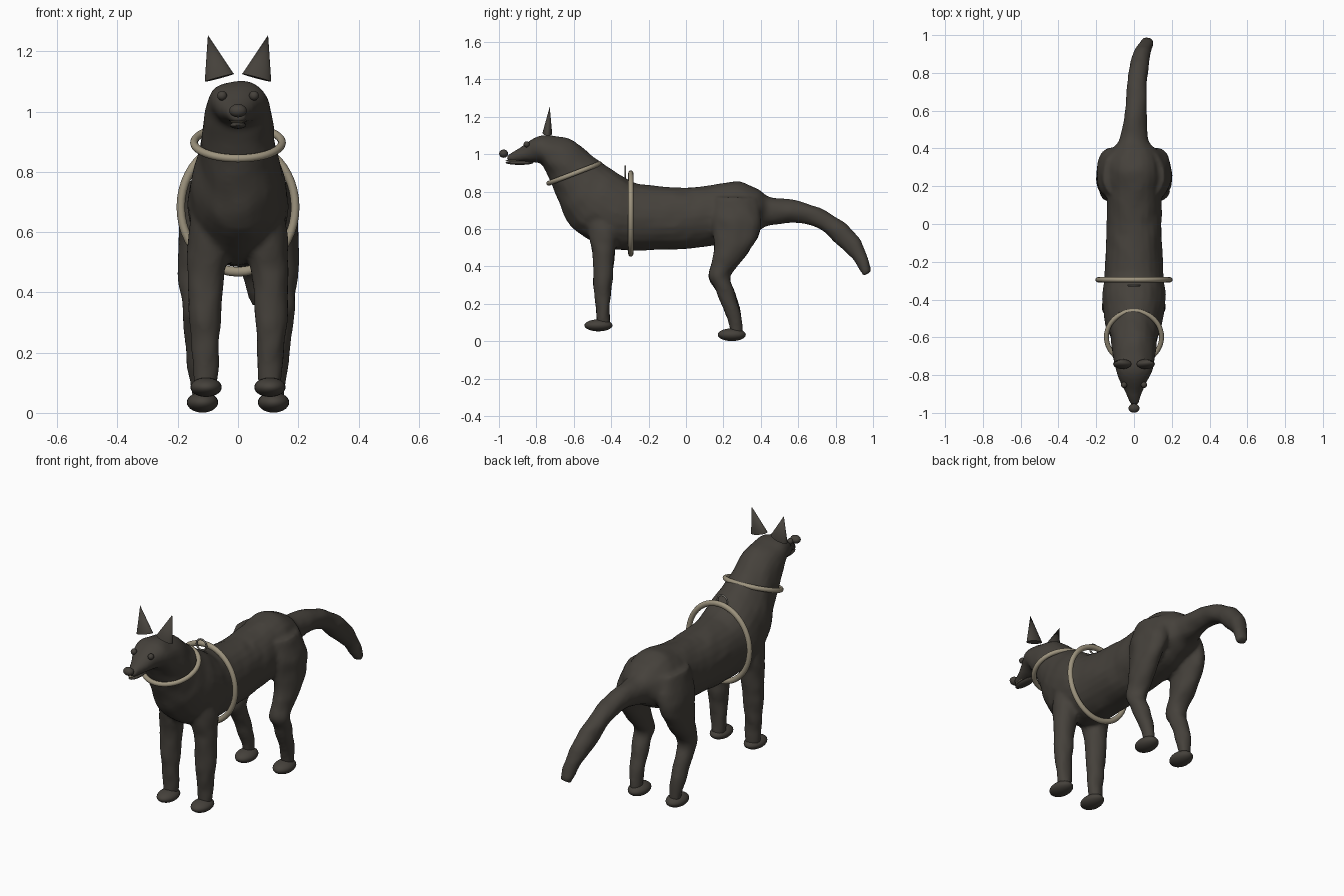
import bpy, bmesh, math
from mathutils import Vector, noise

if "Cube" in bpy.data.objects:
    bpy.data.objects.remove(bpy.data.objects["Cube"])


def material(name, rgb):
    m = bpy.data.materials.new(name)
    m.diffuse_color = (*rgb, 1)
    m.use_nodes = True
    m.node_tree.nodes["Principled BSDF"].inputs["Base Color"].default_value = m.diffuse_color
    return m


FUR = material("dark fur", (0.060, 0.053, 0.044))
STRAP = material("tan strap", (0.34, 0.295, 0.21))
METAL = material("grey metal", (0.16, 0.15, 0.13))


def catmull(rows, steps):
    """Smoothly resample a list of number tuples."""
    out = []
    for i in range(len(rows) - 1):
        a, b, c, d = (rows[min(max(i + k, 0), len(rows) - 1)] for k in (-1, 0, 1, 2))
        for s in range(steps):
            t = s / steps
            out.append([0.5 * (2 * q + (r - p) * t + (2 * p - 5 * q + 4 * r - u) * t * t
                               + (3 * q - p - 3 * r + u) * t ** 3)
                        for p, q, r, u in zip(a, b, c, d)])
    return out + [list(rows[-1])]


def loft(bm, rings, sides=24):
    """Skin elliptical rings given as (centre, half axis u, half axis v)."""
    loops = []
    for c, u, v in rings:
        loop = []
        for k in range(sides):
            a = 2 * math.pi * k / sides
            p = c + u * math.cos(a) + v * math.sin(a)
            p += noise.noise_vector(p * 14) * 0.007   # lumpy coat
            loop.append(bm.verts.new(p))
        loops.append(loop)
    for lo, hi in zip(loops, loops[1:]):
        for k in range(sides):
            n = (k + 1) % sides
            bm.faces.new((lo[k], lo[n], hi[n], hi[k]))
    bm.faces.new(loops[0][::-1])
    bm.faces.new(loops[-1])


# Head, torso and tail: top y, top z, bottom y, bottom z, half width, x offset
SPINE = [
    (-.965, .99, -.955, .962, .02, 0), (-.90, 1.03, -.90, .958, .042, 0),
    (-.85, 1.065, -.83, .958, .068, 0), (-.78, 1.10, -.775, .95, .095, 0),
    (-.70, 1.10, -.75, .91, .108, 0), (-.60, 1.07, -.71, .82, .118, 0),
    (-.50, .99, -.665, .71, .13, 0), (-.42, .935, -.61, .61, .152, 0),
    (-.34, .885, -.46, .51, .168, 0), (-.25, .84, -.30, .485, .158, 0),
    (0, .825, 0, .495, .145, 0), (.15, .838, .13, .51, .145, 0),
    (.28, .855, .26, .53, .15, 0), (.38, .815, .37, .58, .13, 0),
    (.45, .772, .44, .615, .08, 0), (.60, .752, .58, .635, .058, .01),
    (.75, .695, .70, .61, .053, .015), (.86, .625, .80, .525, .05, .025),
    (.95, .51, .89, .44, .042, .05), (.99, .375, .945, .345, .03, .075),
]
# Legs: x, y, z, radius x, radius y
FRONT_LEG = [
    (.09, -.43, .72, .06, .10), (.10, -.44, .55, .068, .075), (.107, -.44, .45, .06, .058),
    (.11, -.445, .30, .052, .05), (.108, -.445, .2, .046, .04), (.106, -.44, .08, .037, .034),
]
HIND_LEG = [
    (.09, .26, .77, .07, .12), (.12, .27, .65, .075, .135), (.138, .265, .55, .064, .115),
    (.14, .23, .45, .058, .085), (.135, .18, .35, .052, .06), (.135, .205, .28, .046, .05),
    (.13, .235, .2, .042, .045), (.125, .263, .1, .037, .037), (.122, .27, .035, .03, .03),
]

bm = bmesh.new()
loft(bm, [(Vector((x, (ty + by) / 2, (tz + bz) / 2)), Vector((w, 0, 0)),
           Vector((0, (ty - by) / 2, (tz - bz) / 2)))
          for ty, tz, by, bz, w, x in catmull(SPINE, 4)])
for leg in (FRONT_LEG, HIND_LEG):
    for s in (-1, 1):
        loft(bm, [(Vector((s * x, y, z)), Vector((rx, 0, 0)), Vector((0, ry, 0)))
                  for x, y, z, rx, ry in catmull(leg, 4)])
bmesh.ops.recalc_face_normals(bm, faces=bm.faces)
mesh = bpy.data.meshes.new("body")
bm.to_mesh(mesh)
bm.free()
mesh.materials.append(FUR)
body = bpy.data.objects.new("body", mesh)
bpy.context.collection.objects.link(body)
# Fuse torso and legs into one skin
fuse = body.modifiers.new("fuse", 'REMESH')
fuse.mode = 'VOXEL'
fuse.voxel_size = 0.012
fuse.use_smooth_shade = True
soften = body.modifiers.new("soften", 'SMOOTH')
soften.factor = 0.5
soften.iterations = 2


def finish(name, mat, scale=(1, 1, 1), rot=(0, 0, 0)):
    o = bpy.context.object
    o.name = name
    o.scale = scale
    o.rotation_euler = rot
    o.data.materials.append(mat)
    bpy.ops.object.shade_smooth_by_angle(angle=math.radians(40))
    return o


def ball(name, loc, radii, mat=FUR):
    bpy.ops.mesh.primitive_uv_sphere_add(segments=24, ring_count=14, radius=1, location=loc)
    return finish(name, mat, radii)


def ring(name, loc, major, minor, mat, rot, scale=(1, 1, 1)):
    bpy.ops.mesh.primitive_torus_add(major_radius=major, minor_radius=minor,
                                     major_segments=48, minor_segments=12, location=loc)
    return finish(name, mat, scale, rot)


# Paired parts
for s, side in ((-1, "right"), (1, "left")):
    ball(f"front_paw_{side}", (s * .106, -.468, .085), (.052, .075, .032))
    ball(f"hind_paw_{side}", (s * .118, .245, .035), (.052, .075, .034))
    ball(f"eye_{side}", (s * .053, -.852, 1.053), (.016, .016, .016))
    bpy.ops.mesh.primitive_cone_add(vertices=24, radius1=.05, depth=.147,
                                    location=(s * .081, -.735, 1.183))
    finish(f"ear_{side}", FUR, (1, .52, 1), (math.radians(-5), s * math.radians(15), 0))

# Muzzle
ball("nose", (0, -.975, 1.003), (.029, .024, .022))
ball("lower_jaw", (0, -.89, .955), (.027, .075, .012))
ball("teeth", (0, -.895, .967), (.026, .072, .004), STRAP)

# Collar and harness
ring("collar", (0, -.598, .897), .146, .013, STRAP, (math.radians(21), 0, 0))
ring("girth_strap", (0, -.295, .683), .19, .014, STRAP, (math.radians(90), 0, 0), (1, 1.13, 1))
ring("leash_ring", (0, -.325, .905), .03, .005, METAL, (math.radians(90), 0, 0))
